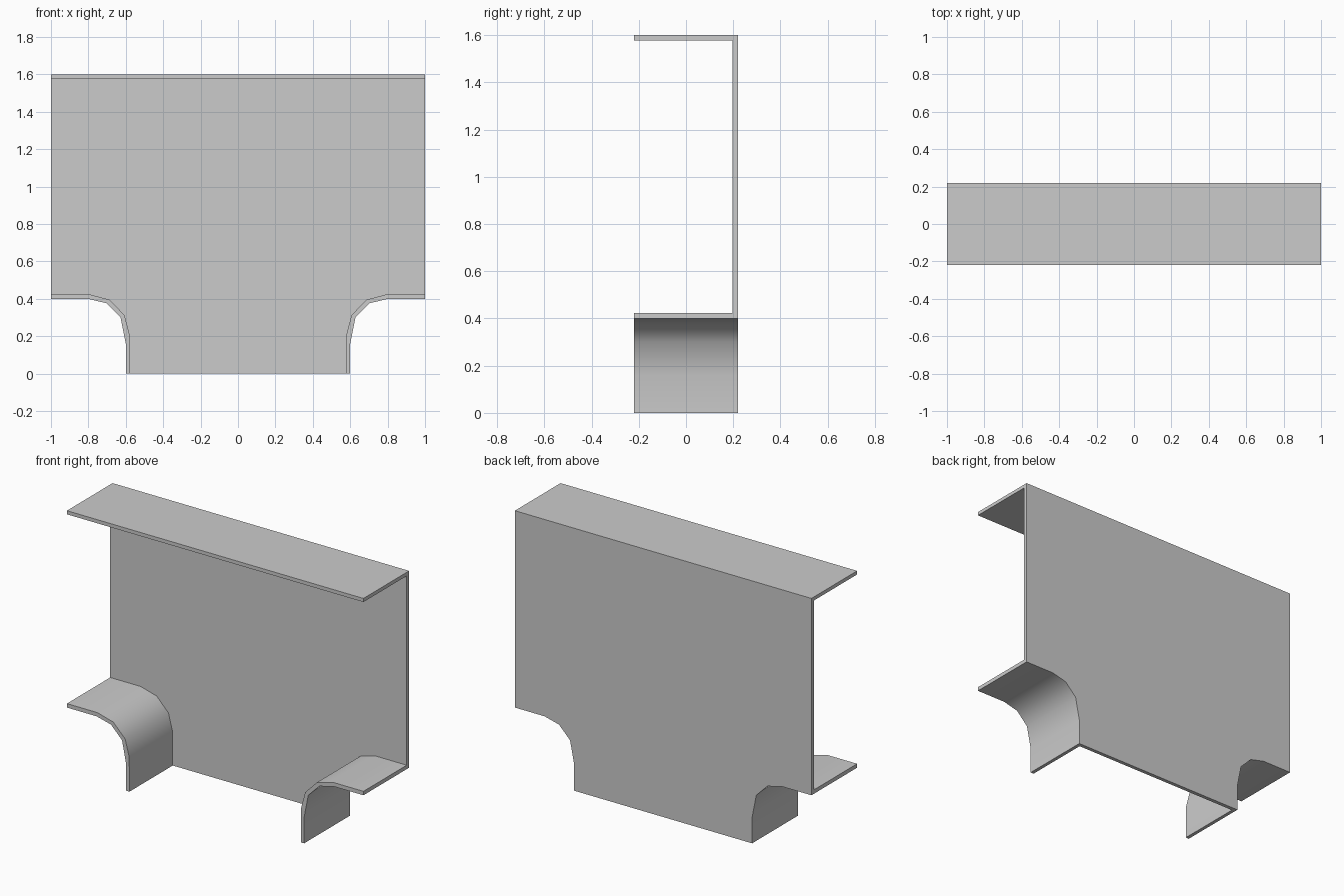
import bpy, bmesh
from math import radians

cube = bpy.data.objects.get("Cube")
if cube:
    bpy.data.objects.remove(cube, do_unlink=True)

BACK, WEB_FRONT, FRONT = 0.22, 0.197, -0.22
TOP, TOP_UNDER = 1.6, 1.578

# Lower edge of the right half, from the side end down to the foot
outer = [(1, 0.4), (0.8, 0.4), (0.703, 0.376), (0.628, 0.3), (0.6, 0.16), (0.6, 0)]
inner = [(1, 0.424), (0.795, 0.424), (0.687, 0.395), (0.607, 0.313), (0.58, 0.21), (0.578, 0)]

bm = bmesh.new()


def row(points, side=1):
    return [bm.verts.new((side * x, BACK, z)) for x, z in points]


# Silhouette in the back plane, split into flange strips and the web panel
top_l, top_r = row([(-1, TOP), (1, TOP)])
under_l, under_r = row([(-1, TOP_UNDER), (1, TOP_UNDER)])
strips = [bm.faces.new((top_l, top_r, under_r, under_l))]
inner_rows = {}
for side in (1, -1):
    o, i = row(outer, side), row(inner, side)
    inner_rows[side] = i
    for k in range(len(o) - 1):
        quad = (o[k], i[k], i[k + 1], o[k + 1])
        strips.append(bm.faces.new(quad if side > 0 else quad[::-1]))
web = bm.faces.new([under_l, under_r] + inner_rows[1] + inner_rows[-1][::-1])
bmesh.ops.recalc_face_normals(bm, faces=bm.faces)


def extrude(faces, y, keep):
    result = bmesh.ops.extrude_face_region(bm, geom=faces, use_keep_orig=keep)["geom"]
    for v in result:
        if isinstance(v, bmesh.types.BMVert):
            v.co.y = y
    return [f for f in result if isinstance(f, bmesh.types.BMFace)]


# Web thickness, then the flanges carried forward from it
caps = extrude(strips + [web], WEB_FRONT, True)
caps = [f for f in caps if all(abs(v.co.y - WEB_FRONT) < 1e-5 for v in f.verts)]
panel = max(caps, key=lambda f: f.calc_area())
extrude([f for f in caps if f is not panel], FRONT, False)

# Merge coplanar faces into clean panels
bmesh.ops.dissolve_limit(bm, angle_limit=radians(0.2), verts=bm.verts, edges=bm.edges)
bmesh.ops.recalc_face_normals(bm, faces=bm.faces)
mesh = bpy.data.meshes.new("flanged_panel")
bm.to_mesh(mesh)
bm.free()

bracket = bpy.data.objects.new("flanged_panel", mesh)
bpy.context.collection.objects.link(bracket)

grey = bpy.data.materials.new("plain_grey")
grey.use_nodes = True
colour = (0.6, 0.6, 0.6, 1)
grey.diffuse_color = colour
grey.node_tree.nodes["Principled BSDF"].inputs["Base Color"].default_value = colour
mesh.materials.append(grey)

# Smooth the curved corners, keep the plate edges sharp
bpy.context.view_layer.objects.active = bracket
bracket.select_set(True)
bpy.ops.object.shade_smooth_by_angle(angle=radians(40))
